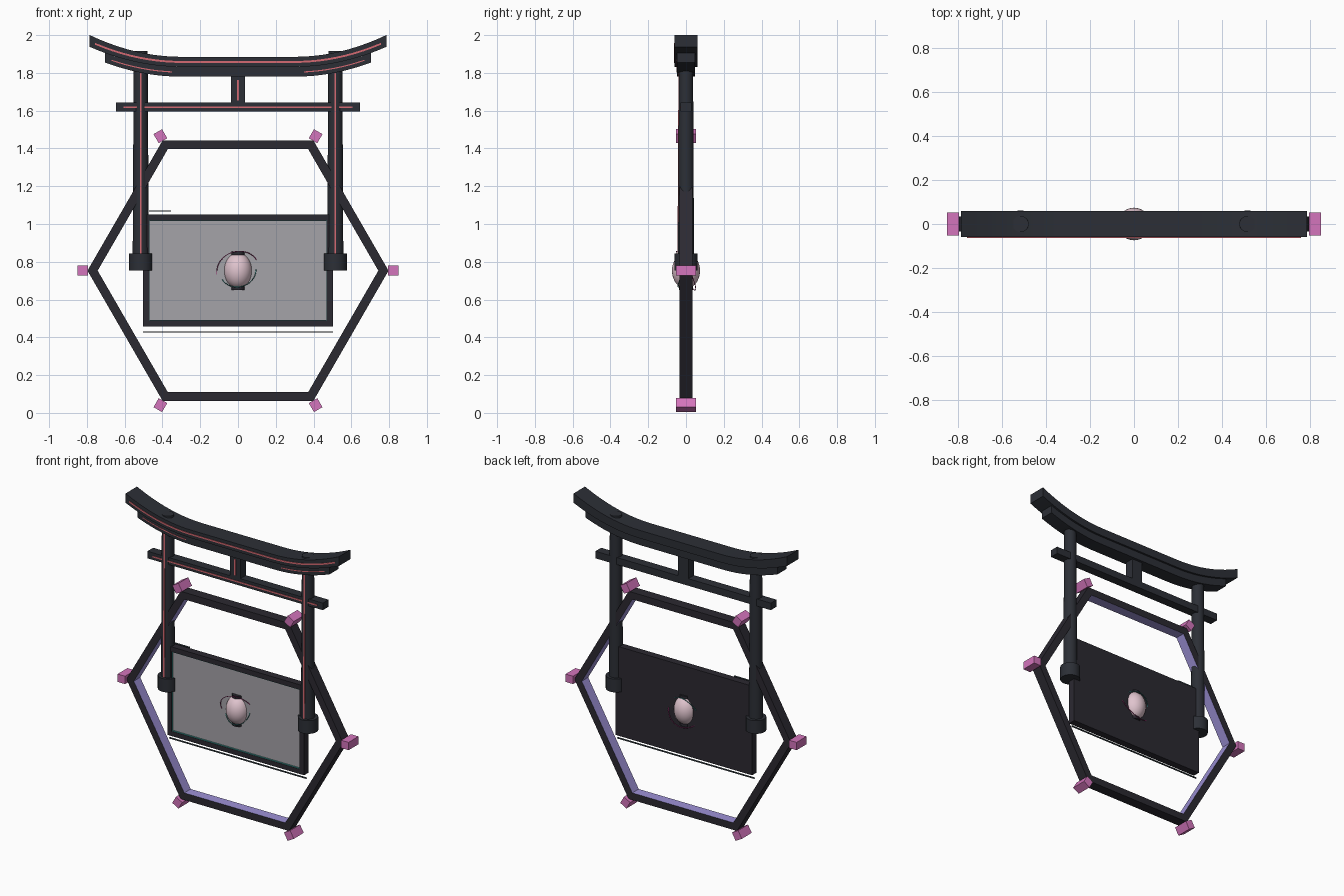
import bpy, bmesh, math
from mathutils import Vector, Matrix

if "Cube" in bpy.data.objects:
    bpy.data.objects.remove(bpy.data.objects["Cube"])


def mat(name, rgb):
    m = bpy.data.materials.new(name)
    lin = [((c / 255 + 0.055) / 1.055) ** 2.4 if c > 10 else c / 3294 for c in rgb]
    m.diffuse_color = (*lin, 1)
    m.use_nodes = True
    m.node_tree.nodes["Principled BSDF"].inputs["Base Color"].default_value = m.diffuse_color
    return m


GATE = mat("charcoal blue", (44, 47, 54))
DARK = mat("charcoal", (43, 41, 49))
RED = mat("soft red", (214, 106, 114))
PINK = mat("orchid pink", (212, 117, 188))
LILAC = mat("lilac", (158, 146, 215))
GREY = mat("screen grey", (165, 163, 168))
PALE = mat("pale rose", (224, 196, 206))
TEAL = mat("teal", (60, 150, 145))
SLATE = mat("slate", (66, 78, 84))
MAGENTA = mat("magenta", (190, 60, 140))
CZ = 0.753  # height of the hexagon and orb centre


def finish(name, bm, *mats, smooth=False):
    bmesh.ops.recalc_face_normals(bm, faces=bm.faces[:])
    me = bpy.data.meshes.new(name)
    bm.to_mesh(me)
    bm.free()
    ob = bpy.data.objects.new(name, me)
    bpy.context.collection.objects.link(ob)
    for m in mats:
        me.materials.append(m)
    if smooth:
        bpy.context.view_layer.objects.active = ob
        ob.select_set(True)
        bpy.ops.object.shade_smooth_by_angle(angle=math.radians(40))
        ob.select_set(False)
    return ob


def box(name, m, x0, x1, y0, y1, z0, z1):
    bm = bmesh.new()
    bmesh.ops.create_cube(bm, size=1)
    bmesh.ops.scale(bm, vec=(x1 - x0, y1 - y0, z1 - z0), verts=bm.verts)
    bmesh.ops.translate(bm, vec=((x0 + x1) / 2, (y0 + y1) / 2, (z0 + z1) / 2), verts=bm.verts)
    return finish(name, bm, m)


def cylinder(name, m, x, z0, z1, r0, r1, seg=24):
    bm = bmesh.new()
    bmesh.ops.create_cone(bm, cap_ends=True, segments=seg, radius1=r0, radius2=r1, depth=z1 - z0)
    bmesh.ops.translate(bm, vec=(x, 0, (z0 + z1) / 2), verts=bm.verts)
    return finish(name, bm, m, smooth=True)


def rise(x):
    # upward sweep of the roof beams towards their ends
    return 0.115 * (max(abs(x) - 0.3, 0) / 0.485) ** 2


def swept_beam(name, m, x0, x1, y0, y1, low, high, n=32):
    # beam whose lower and upper edges follow functions of x
    bm = bmesh.new()
    prev = None
    for i in range(n + 1):
        x = x0 + (x1 - x0) * i / n
        ring = [bm.verts.new(p) for p in ((x, y0, low(x)), (x, y1, low(x)),
                                          (x, y1, high(x)), (x, y0, high(x)))]
        if prev:
            for k in range(4):
                bm.faces.new((prev[k], prev[(k + 1) % 4], ring[(k + 1) % 4], ring[k]))
        else:
            bm.faces.new(ring)
        prev = ring
    bm.faces.new(prev)
    return finish(name, bm, m, smooth=True)


# Curved roof beams with red inlay lines
def top_edge(x):
    return 1.885 + rise(x)


def mid_edge(x):
    return 1.832 + rise(x) * 0.92


swept_beam("upper_roof_beam", GATE, -0.785, 0.785, -0.06, 0.06, mid_edge, top_edge)
swept_beam("lower_roof_beam", GATE, -0.705, 0.705, -0.047, 0.047,
           lambda x: 1.78 + rise(x) * 0.94, mid_edge)
swept_beam("upper_roof_line", RED, -0.757, 0.757, -0.063, -0.059,
           lambda x: 1.853 + rise(x) * 0.94, lambda x: 1.863 + rise(x) * 0.94)
for s, side in ((-1, "left"), (1, "right")):
    a, b = sorted((s * 0.35, s * 0.67))
    swept_beam(side + "_lower_roof_line", RED, a, b, -0.049, -0.046,
               lambda x: 1.801 + rise(x) * 0.94, lambda x: 1.807 + rise(x) * 0.94, 10)

# Tie beam and centre strut
box("tie_beam", GATE, -0.645, 0.645, -0.03, 0.03, 1.595, 1.642)
box("tie_beam_line", RED, -0.605, 0.605, -0.033, -0.029, 1.613, 1.622)
box("centre_strut", GATE, -0.038, 0.038, -0.03, 0.03, 1.64, 1.79)
box("centre_strut_line", RED, -0.005, 0.005, -0.033, -0.029, 1.655, 1.762)

# Tapered pillars, collars and red lines
for s, side in ((-1, "left"), (1, "right")):
    x = s * 0.515
    cylinder(side + "_pillar", GATE, x, 0.757, 1.915, 0.043, 0.037)
    cylinder(side + "_pillar_collar", GATE, x, 0.755, 0.843, 0.062, 0.062)
    line = box(side + "_pillar_line", RED, x - 0.005, x + 0.005, -0.045, -0.036, 0.843, 1.8)
    for v in line.data.vertices:
        if v.co.z > 1:
            v.co.y += 0.005

# Hexagon frame: dark outside, lilac inner faces
bm = bmesh.new()
rings = []
for i in range(6):
    d = Vector((math.cos(i * math.pi / 3), 0, math.sin(i * math.pi / 3)))
    rings.append([bm.verts.new(d * r + Vector((0, y, CZ)))
                  for r, y in ((0.797, -0.034), (0.797, 0.034), (0.743, 0.034), (0.743, -0.034))])
for i in range(6):
    a, b = rings[i], rings[(i + 1) % 6]
    for k in range(4):
        f = bm.faces.new((a[k], a[(k + 1) % 4], b[(k + 1) % 4], b[k]))
        f.material_index = 1 if k == 2 else 0
finish("hexagon_frame", bm, DARK, LILAC)

# Pink blocks at the hexagon corners
for i in range(6):
    bm = bmesh.new()
    bmesh.ops.create_cube(bm, size=1)
    bmesh.ops.scale(bm, vec=(0.055, 0.104, 0.052), verts=bm.verts)
    bmesh.ops.translate(bm, vec=(0.822, 0, 0), verts=bm.verts)
    bmesh.ops.rotate(bm, matrix=Matrix.Rotation(-i * math.pi / 3, 3, 'Y'), verts=bm.verts)
    bmesh.ops.translate(bm, vec=(0, 0, CZ), verts=bm.verts)
    finish("corner_block_%d" % (i + 1), bm, PINK)

# Screen panel with raised border and thin teal trim inside it
X, Z0, Z1, W = 0.503, 0.457, 1.05, 0.032
box("screen_back", DARK, -X, X, 0, 0.024, Z0, Z1)
box("screen_face", GREY, -X + W, X - W, -0.012, 0.001, Z0 + W, Z1 - W)
for s, side in ((-1, "left"), (1, "right")):
    a, b = sorted((s * X, s * (X - W)))
    box(side + "_screen_border", DARK, a, b, -0.024, 0, Z0, Z1)
    a, b = sorted((s * (X - W), s * (X - W - 0.003)))
    box(side + "_screen_trim", TEAL, a, b, -0.022, -0.011, Z0 + W, Z1 - W)
for z, inner, side in ((Z0, Z0 + W, "lower"), (Z1 - W, Z1 - W - 0.003, "upper")):
    box(side + "_screen_border", DARK, -X + W, X - W, -0.024, 0, z, z + W)
    box(side + "_screen_trim", TEAL, -X + W, X - W, -0.022, -0.011, inner, inner + 0.003)

# Thin bars floating above and below the screen
box("lower_bar", SLATE, -X, X, -0.004, 0.004, 0.425, 0.432)
box("upper_bar", SLATE, -0.47, -0.355, -0.004, 0.004, 1.065, 1.071)

# Orb with dark end caps
bm = bmesh.new()
bmesh.ops.create_uvsphere(bm, u_segments=32, v_segments=20, radius=1)
bmesh.ops.scale(bm, vec=(0.074, 0.074, 0.095), verts=bm.verts)
bmesh.ops.translate(bm, vec=(0, 0, CZ), verts=bm.verts)
finish("orb", bm, PALE, smooth=True)
cylinder("orb_upper_cap", DARK, 0, CZ + 0.083, CZ + 0.102, 0.036, 0.036)
cylinder("orb_lower_cap", DARK, 0, CZ - 0.102, CZ - 0.083, 0.036, 0.036)

# Tilted rings around the orb
for name, m, r, tilt, roll in (("outer_ring", MAGENTA, 0.114, 25, 10),
                               ("inner_ring", TEAL, 0.096, -25, -8)):
    bpy.ops.mesh.primitive_torus_add(
        major_radius=r, minor_radius=0.0022, major_segments=64, minor_segments=6,
        location=(0, 0, CZ), rotation=(math.radians(90 + tilt), 0, math.radians(roll)))
    ob = bpy.context.object
    ob.name = name
    ob.data.materials.append(m)
    bpy.ops.object.shade_smooth_by_angle(angle=math.radians(70))
    ob.select_set(False)
